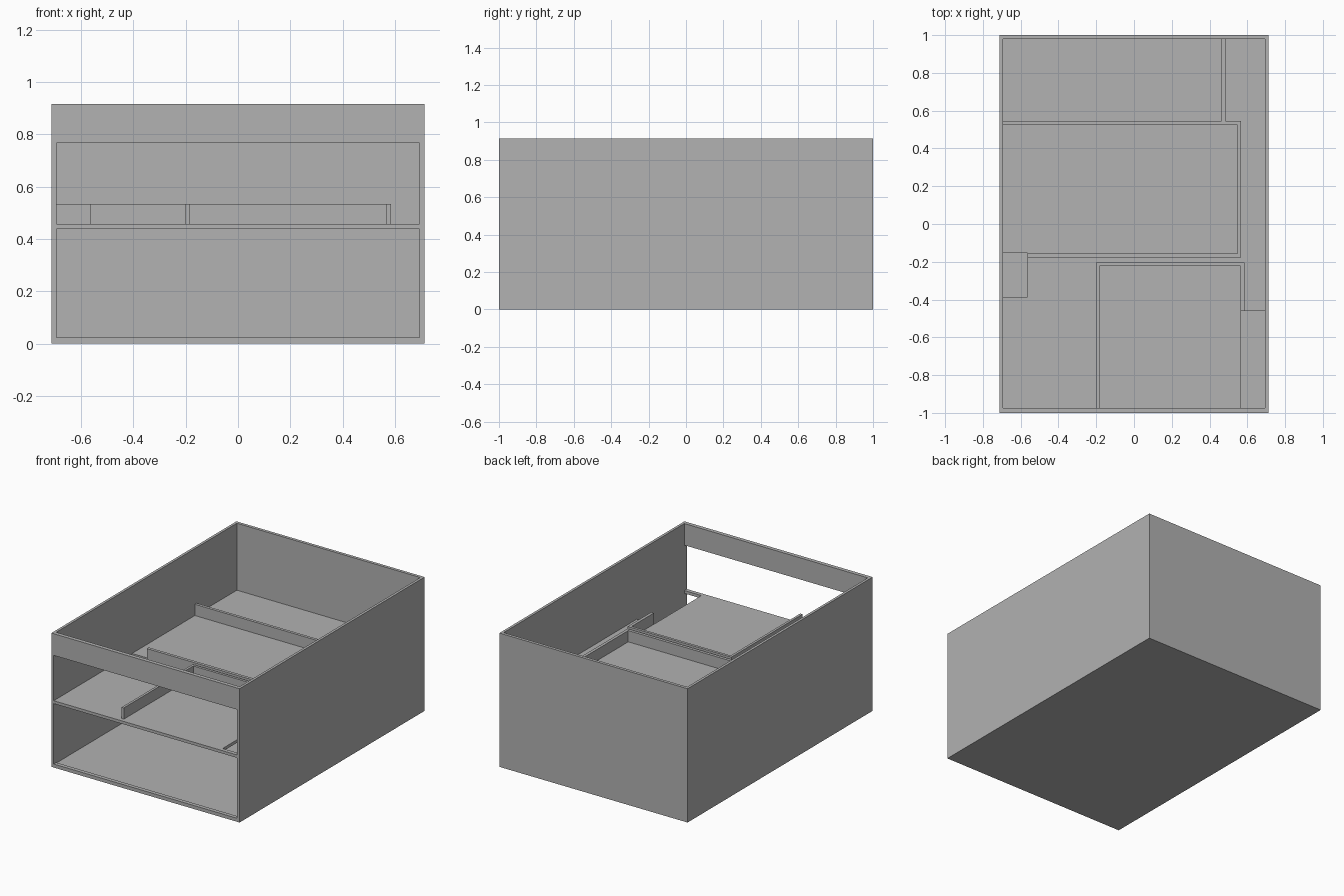
import bpy
import bmesh

if "Cube" in bpy.data.objects:
    bpy.data.objects.remove(bpy.data.objects["Cube"])

grey = bpy.data.materials.new("plain grey")
grey.diffuse_color = (0.445, 0.445, 0.445, 1)
grey.use_nodes = True
grey.node_tree.nodes["Principled BSDF"].inputs["Base Color"].default_value = grey.diffuse_color


def prism(name, outline, z0, z1):
    """Extrude a plan outline between two heights."""
    bm = bmesh.new()
    base = bm.faces.new([bm.verts.new((x, y, z0)) for x, y in outline])
    top = bmesh.ops.extrude_face_region(bm, geom=[base])["geom"]
    for v in top:
        if isinstance(v, bmesh.types.BMVert):
            v.co.z = z1
    bmesh.ops.recalc_face_normals(bm, faces=bm.faces)
    mesh = bpy.data.meshes.new(name)
    bm.to_mesh(mesh)
    bm.free()
    mesh.materials.append(grey)
    obj = bpy.data.objects.new(name, mesh)
    bpy.context.collection.objects.link(obj)
    return obj


def box(name, x0, x1, y0, y1, z0, z1):
    return prism(name, [(x0, y0), (x1, y0), (x1, y1), (x0, y1)], z0, z1)


def cut(target, cutter):
    """Subtract a hidden cutter from the target."""
    mod = target.modifiers.new(cutter.name, 'BOOLEAN')
    mod.operation = 'DIFFERENCE'
    mod.solver = 'EXACT'
    mod.object = cutter
    cutter.hide_render = True
    cutter.hide_set(True)


W, IN = 0.712, 0.694           # outer and inner half width
BACK, FRONT = 0.979, -0.973    # inner faces of back and front panels
FLOOR, SHELF = 0.02, 0.457     # walking surfaces

# Case with two storeys, front openings and two stair holes in the shelf
case = box("case", -W, W, -1, 1, 0, 0.915)
for c in [
    box("upper_cavity_cutter", -IN, IN, FRONT, BACK, SHELF, 1.0),
    box("lower_cavity_cutter", -IN, IN, FRONT, BACK, FLOOR, 0.437),
    box("upper_opening_cutter", -IN, IN, -1.1, -0.9, SHELF, 0.767),
    box("lower_opening_cutter", -IN, IN, -1.1, -0.9, 0.024, 0.437),
    box("left_hole_cutter", -IN, -0.565, -0.386, -0.154, 0.40, 0.50),
    box("right_hole_cutter", 0.565, IN, FRONT, -0.46, 0.40, 0.50),
]:
    cut(case, c)

# Low partition walls standing on the shelf
prism("rear_partition", [
    (-IN, 0.525), (0.547, 0.525), (0.547, -0.157), (-0.565, -0.157),
    (-0.565, -0.178), (0.567, -0.178), (0.567, 0.545), (0.484, 0.545),
    (0.484, BACK), (0.463, BACK), (0.463, 0.545), (-IN, 0.545)], SHELF, 0.534)
prism("front_partition", [
    (-0.2, FRONT), (-0.183, FRONT), (-0.183, -0.222), (0.565, -0.222),
    (0.565, -0.46), (0.585, -0.46), (0.585, -0.204), (-0.2, -0.204)],
    SHELF, 0.534)
